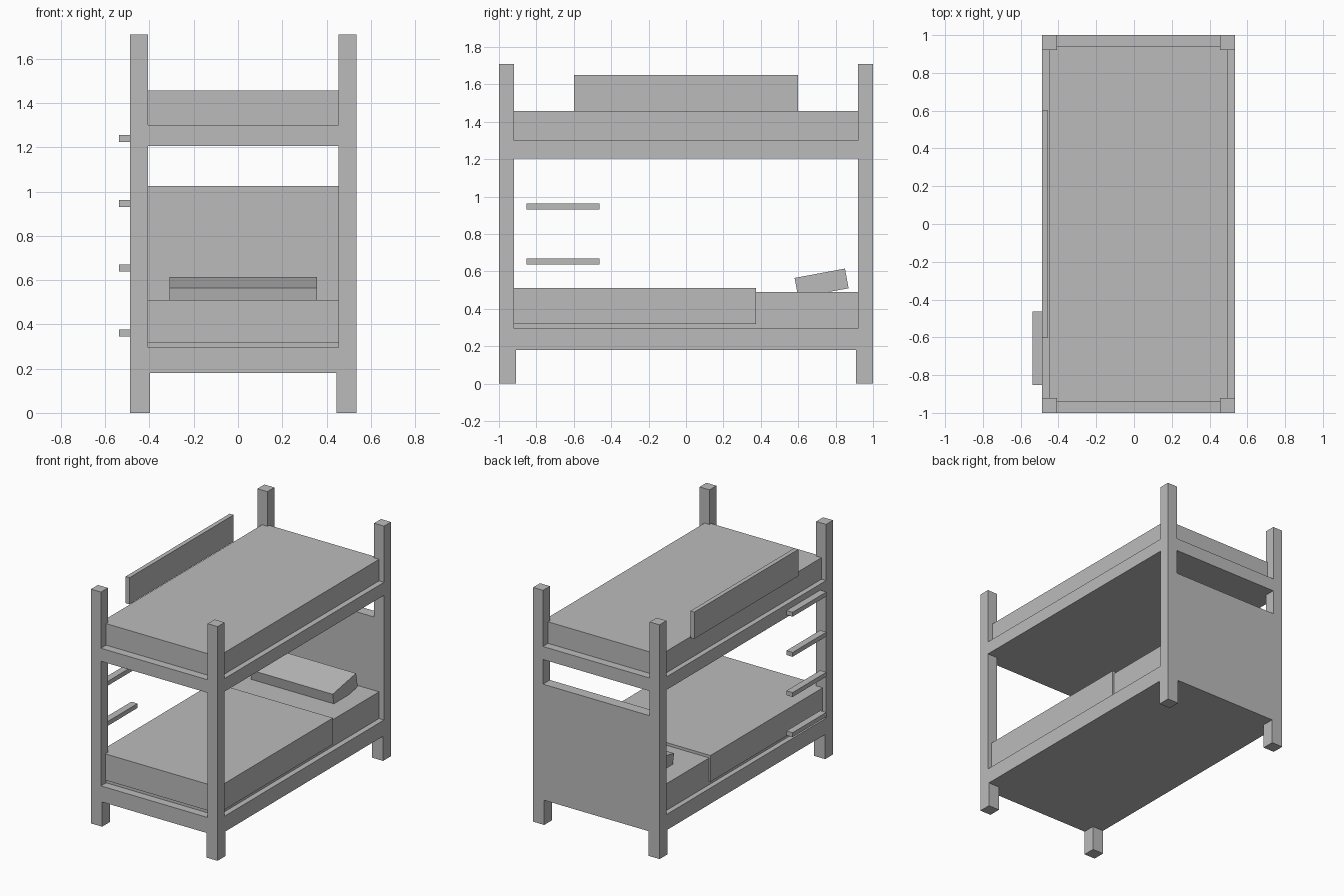
import bpy
import bmesh
from math import radians
from mathutils import Matrix, Vector

default_cube = bpy.data.objects.get("Cube")
if default_cube:
    bpy.data.objects.remove(default_cube, do_unlink=True)

# One plain grey for the whole bed
GREY = (0.5, 0.5, 0.5, 1.0)
grey = bpy.data.materials.new("plain grey")
grey.use_nodes = True
grey.diffuse_color = GREY
grey.node_tree.nodes["Principled BSDF"].inputs["Base Color"].default_value = GREY


def add_box(name, x, y, z, tilt=0):
    """Box spanning the given (low, high) ranges, tilted about its x axis."""
    ranges = (x, y, z)
    size = [hi - lo for lo, hi in ranges]
    bm = bmesh.new()
    bmesh.ops.create_cube(bm, size=1, matrix=Matrix.Diagonal((*size, 1)))
    mesh = bpy.data.meshes.new(name)
    bm.to_mesh(mesh)
    bm.free()
    mesh.materials.append(grey)
    obj = bpy.data.objects.new(name, mesh)
    obj.location = Vector([(lo + hi) / 2 for lo, hi in ranges])
    obj.rotation_euler.x = radians(tilt)
    bpy.context.collection.objects.link(obj)
    return obj


# Outer limits of the frame
LEFT, RIGHT, END = 0.535, -0.487, 1.0
POST, FOOT = 0.08, 0.09
LOW, HIGH = 0.18, 1.205


def corner(side, end, width):
    """x and y ranges of a square post flush with one frame corner."""
    x = (LEFT - width, LEFT) if side == "left" else (RIGHT, RIGHT + width)
    y = (-END, -END + width) if end == "front" else (END - width, END)
    return x, y


# Corner posts with slightly thicker feet
for end in ("front", "back"):
    for side in ("left", "right"):
        add_box(f"{end}_{side}_post", *corner(side, end, POST), (LOW, 1.71))
        add_box(f"{end}_{side}_foot", *corner(side, end, FOOT), (0, LOW))

# Bed bases and headboard
add_box("lower_base", (RIGHT, LEFT), (-END, END), (LOW, 0.295))
add_box("upper_base", (RIGHT, LEFT), (-END, END), (HIGH, 1.3))
add_box("headboard", (RIGHT, LEFT), (END - POST, END), (LOW, 1.025))

# Mattresses, blanket and pillow
add_box("lower_mattress", (-0.45, 0.495), (-0.94, 0.94), (0.295, 0.49))
add_box("upper_mattress", (-0.45, 0.495), (-0.94, 0.94), (1.3, 1.457))
add_box("blanket", (-0.46, 0.505), (-0.95, 0.375), (0.318, 0.51))
add_box("pillow", (-0.31, 0.358), (0.588, 0.862), (0.484, 0.591), tilt=10.5)

# Guard rail and ladder rungs on the right side
add_box("guard_rail", (RIGHT, -0.455), (-0.6, 0.6), (1.455, 1.65))
for i in range(4):
    z = 0.345 + i * 0.293
    add_box(f"ladder_rung_{i + 1}", (-0.537, RIGHT), (-0.853, -0.463), (z, z + 0.032))
